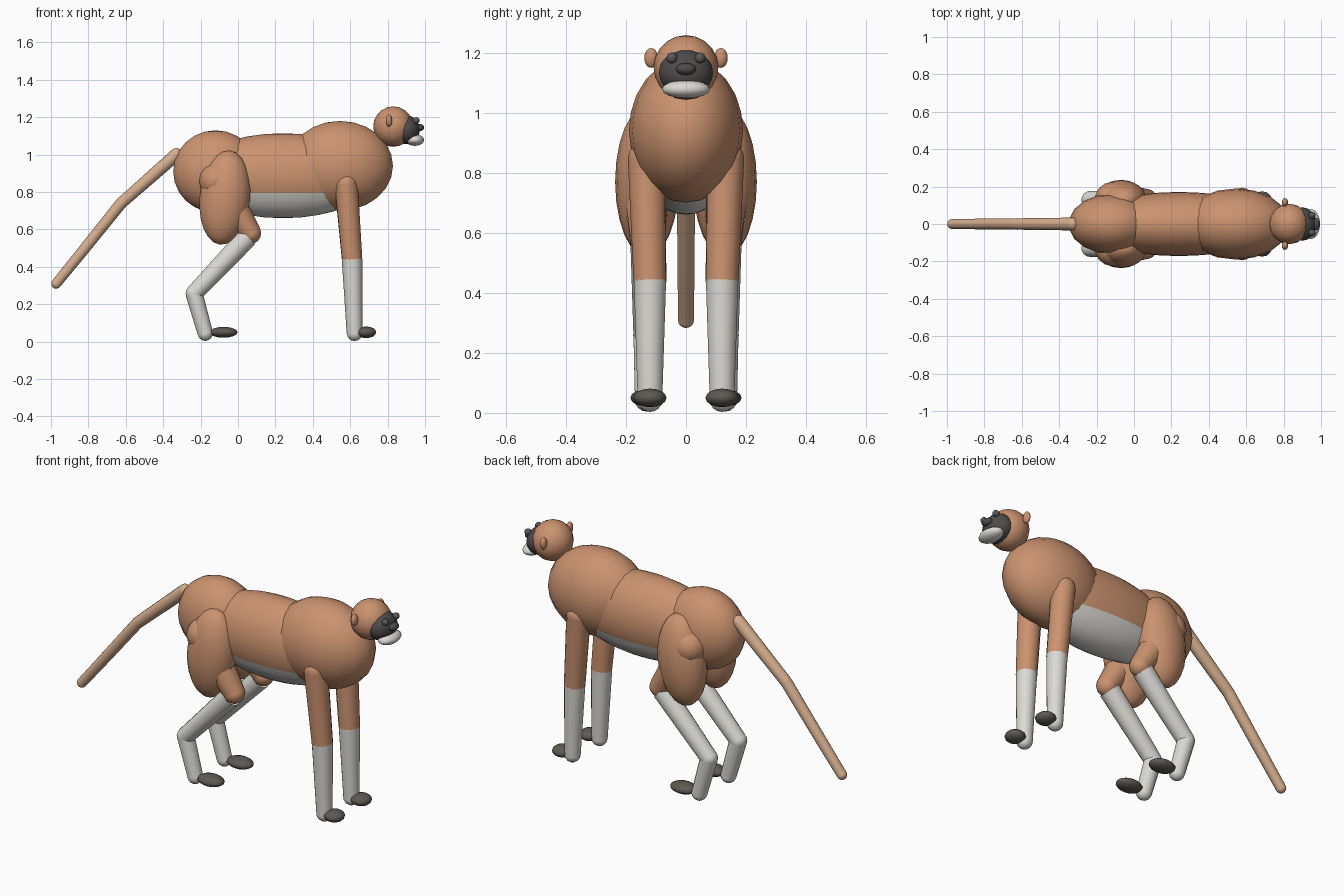
import bpy, bmesh
from math import radians
from mathutils import Vector, Matrix

cube = bpy.data.objects.get("Cube")
if cube:
    bpy.data.objects.remove(cube, do_unlink=True)


def material(name, rgb):
    m = bpy.data.materials.new(name)
    m.use_nodes = True
    m.diffuse_color = (*rgb, 1)
    m.node_tree.nodes["Principled BSDF"].inputs["Base Color"].default_value = (*rgb, 1)
    return m


FUR = material("brown fur", (0.60, 0.29, 0.16))
TAIL = material("tan tail", (0.66, 0.42, 0.27))
PALE = material("pale fur", (0.71, 0.70, 0.66))
FACE = material("dark face", (0.075, 0.072, 0.07))
PAW = material("dark paw", (0.11, 0.10, 0.085))
EYE = material("dark eye", (0.10, 0.10, 0.10))


def finish(name, bm, *mats):
    mesh = bpy.data.meshes.new(name)
    for f in bm.faces:
        f.smooth = True
    bm.to_mesh(mesh)
    bm.free()
    for m in mats:
        mesh.materials.append(m)
    ob = bpy.data.objects.new(name, mesh)
    bpy.context.collection.objects.link(ob)
    return ob


def add_ball(bm, centre, radii, tilt=0, segments=18, rings=12):
    """Ellipsoid, tilted about the y axis."""
    mat = (Matrix.Translation(centre) @ Matrix.Rotation(radians(tilt), 4, "Y")
           @ Matrix.Diagonal((*radii, 1)))
    bmesh.ops.create_uvsphere(bm, u_segments=segments, v_segments=rings,
                              radius=1, matrix=mat)


def ball(name, centre, radii, mat, tilt=0, segments=18, rings=12):
    bm = bmesh.new()
    add_ball(bm, centre, radii, tilt, segments, rings)
    return finish(name, bm, mat)


def limb(name, joints, mat, caps):
    """Tapered tubes through (point, radius) joints, with balls at chosen joints."""
    bm = bmesh.new()
    for (a, ra), (b, rb) in zip(joints, joints[1:]):
        a, b = Vector(a), Vector(b)
        turn = (b - a).to_track_quat("Z", "Y").to_matrix().to_4x4()
        bmesh.ops.create_cone(bm, cap_ends=False, segments=14, radius1=ra, radius2=rb,
                              depth=(b - a).length,
                              matrix=Matrix.Translation((a + b) / 2) @ turn)
    for i in caps:
        p, r = joints[i]
        add_ball(bm, p, (r, r, r), 0, 14, 8)
    return finish(name, bm, mat)


# Trunk
ball("hips", (-0.12, 0, 0.91), (0.23, 0.16, 0.22), FUR)
ball("chest", (0.545, 0, 0.94), (0.288, 0.19, 0.24), FUR)

# Waist with a pale underside below a straight line
bm = bmesh.new()
add_ball(bm, (0.24, 0, 0.887), (0.5, 0.172, 0.227), 0, 24, 16)
bmesh.ops.bisect_plane(bm, geom=bm.verts[:] + bm.edges[:] + bm.faces[:],
                       plane_co=(0, 0, 0.795), plane_no=(0, 0, 1))
for f in bm.faces:
    f.material_index = int(f.calc_center_median().z < 0.795)
finish("waist", bm, FUR, PALE)

# Tail
limb("tail", [((-0.33, 0, 1.0), 0.035), ((-0.625, 0, 0.74), 0.031),
              ((-0.83, 0, 0.485), 0.029), ((-0.972, 0, 0.31), 0.027)],
     TAIL, (0, 1, 2, 3))

# Head
ball("head", (0.83, 0, 1.15), (0.107, 0.108, 0.108), FUR, 0, 16, 10)
ball("face", (0.9, 0, 1.133), (0.072, 0.09, 0.077), FACE, 0, 16, 10)
ball("muzzle", (0.945, 0, 1.078), (0.05, 0.08, 0.031), PALE, 0, 16, 8)
ball("nose", (0.97, 0, 1.145), (0.025, 0.034, 0.02), FACE, 0, 12, 8)

for side, s in (("left", 1), ("right", -1)):
    ball(side + "_ear", (0.807, s * 0.116, 1.182), (0.017, 0.023, 0.033), FUR, 0, 12, 8)
    ball(side + "_eye", (0.952, s * 0.047, 1.182), (0.019, 0.018, 0.018), EYE, 0, 12, 8)

    # Front leg
    y = s * 0.12
    elbow = (0.61, y, 0.44)
    limb(side + "_front_upper_leg", [((0.578, s * 0.131, 0.845), 0.063), (elbow, 0.055)],
         FUR, (0,))
    limb(side + "_front_lower_leg", [(elbow, 0.055), ((0.623, y, 0.045), 0.042)],
         PALE, (0, 1))
    ball(side + "_front_paw", (0.685, y, 0.05), (0.055, 0.055, 0.031), PAW, 0, 14, 8)

    # Hind leg
    y = s * 0.13
    knee = (0.068, y, 0.58)
    ball(side + "_thigh", (-0.07, y, 0.77), (0.137, 0.106, 0.253), FUR, 6)
    limb(side + "_thigh_bone", [((-0.115, y, 0.86), 0.095), (knee, 0.057)], FUR, (0, 1))
    limb(side + "_shin", [((0.052, y, 0.56), 0.056), ((-0.235, y, 0.257), 0.046),
                          ((-0.175, y, 0.045), 0.041)], PALE, (1, 2))
    ball(side + "_hind_paw", (-0.077, y, 0.05), (0.077, 0.055, 0.029), PAW, 0, 14, 8)
